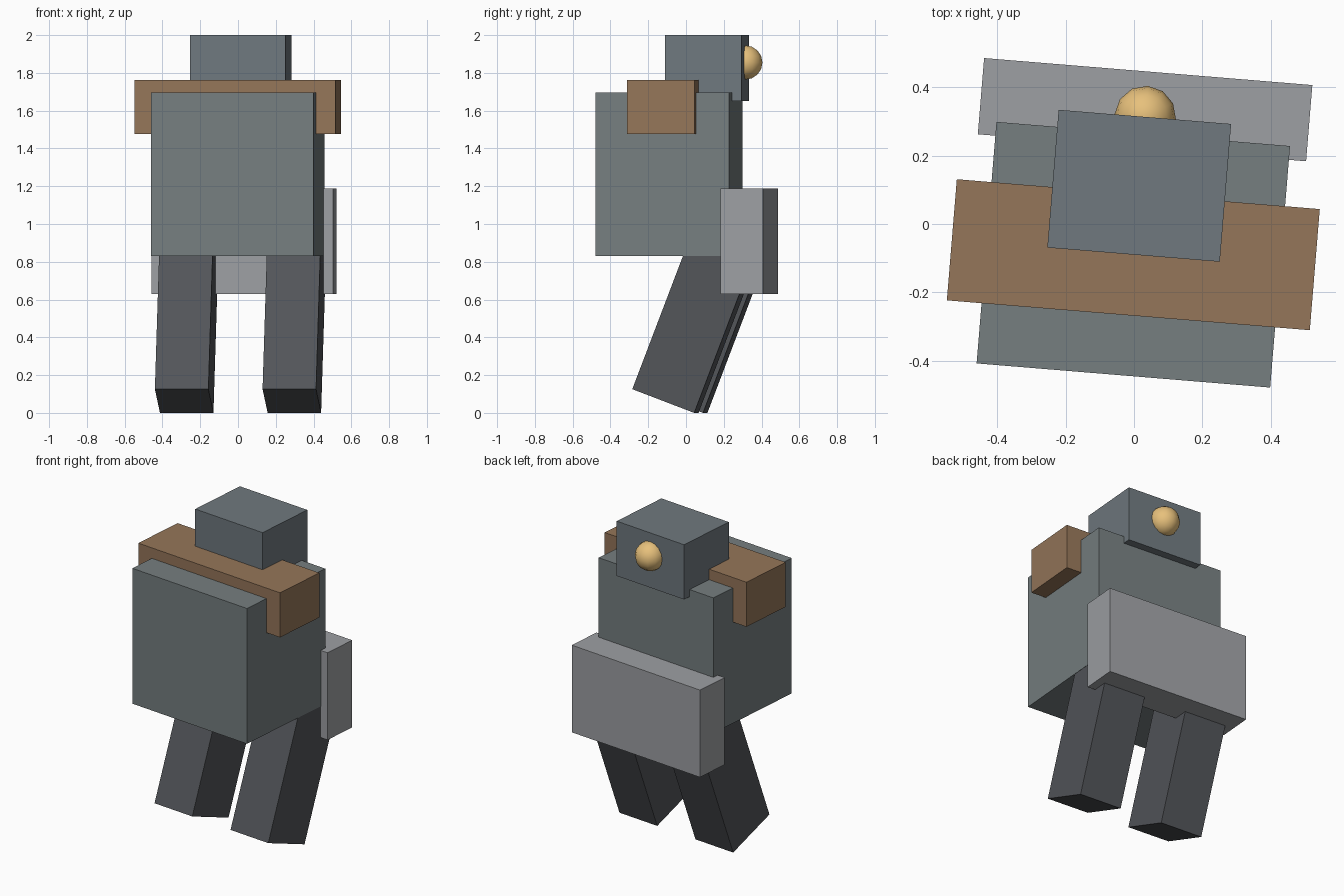
import bpy
from math import radians, sin, cos

if "Cube" in bpy.data.objects:
    bpy.data.objects.remove(bpy.data.objects["Cube"])

YAW = radians(-4.7)    # whole figure is turned slightly
LEAN = radians(-20.9)  # legs slope backwards going up


def material(name, rgb):
    m = bpy.data.materials.new(name)
    m.diffuse_color = (*rgb, 1)
    m.use_nodes = True
    m.node_tree.nodes["Principled BSDF"].inputs["Base Color"].default_value = m.diffuse_color
    return m


def box(name, centre, size, mat, tilt=0.0):
    bpy.ops.mesh.primitive_cube_add(size=1, location=centre, rotation=(tilt, 0, YAW))
    o = bpy.context.object
    o.name = name
    o.scale = size
    o.data.materials.append(mat)
    return o


slate = material("slate", (0.18, 0.21, 0.215))
blue_slate = material("blue_slate", (0.16, 0.19, 0.21))
brown = material("brown", (0.30, 0.18, 0.10))
light_grey = material("light_grey", (0.34, 0.35, 0.37))
dark_grey = material("dark_grey", (0.085, 0.09, 0.10))
gold = material("gold", (0.80, 0.53, 0.20))

# Body blocks
box("torso", (-0.002, -0.09, 1.263), (0.863, 0.71, 0.865), slate)
box("shoulder_beam", (-0.002, -0.09, 1.62), (1.067, 0.356, 0.285), brown)
box("back_plate", (0.0325, 0.335, 0.909), (0.965, 0.224, 0.557), light_grey)
box("head", (0.0153, 0.112, 1.825), (0.507, 0.405, 0.35), blue_slate)

# Legs: placed from the centre of each sole, then moved half a length up the slope
LENGTH = 0.85
for side, x in (("left", -0.286), ("right", 0.286)):
    reach = -sin(LEAN) * LENGTH / 2
    px = x * cos(YAW) - reach * sin(YAW)
    py = x * sin(YAW) + reach * cos(YAW) - 0.0855
    pz = 0.0628 + cos(LEAN) * LENGTH / 2
    box(side + "_leg", (px, py, pz), (0.284, 0.352, LENGTH), dark_grey, LEAN)

# Round eye half sunk into the head
bpy.ops.mesh.primitive_uv_sphere_add(segments=12, ring_count=8, radius=0.09,
                                     location=(0.033, 0.315, 1.855), rotation=(0, 0, YAW))
eye = bpy.context.object
eye.name = "eye"
eye.data.materials.append(gold)
bpy.ops.object.shade_smooth()
